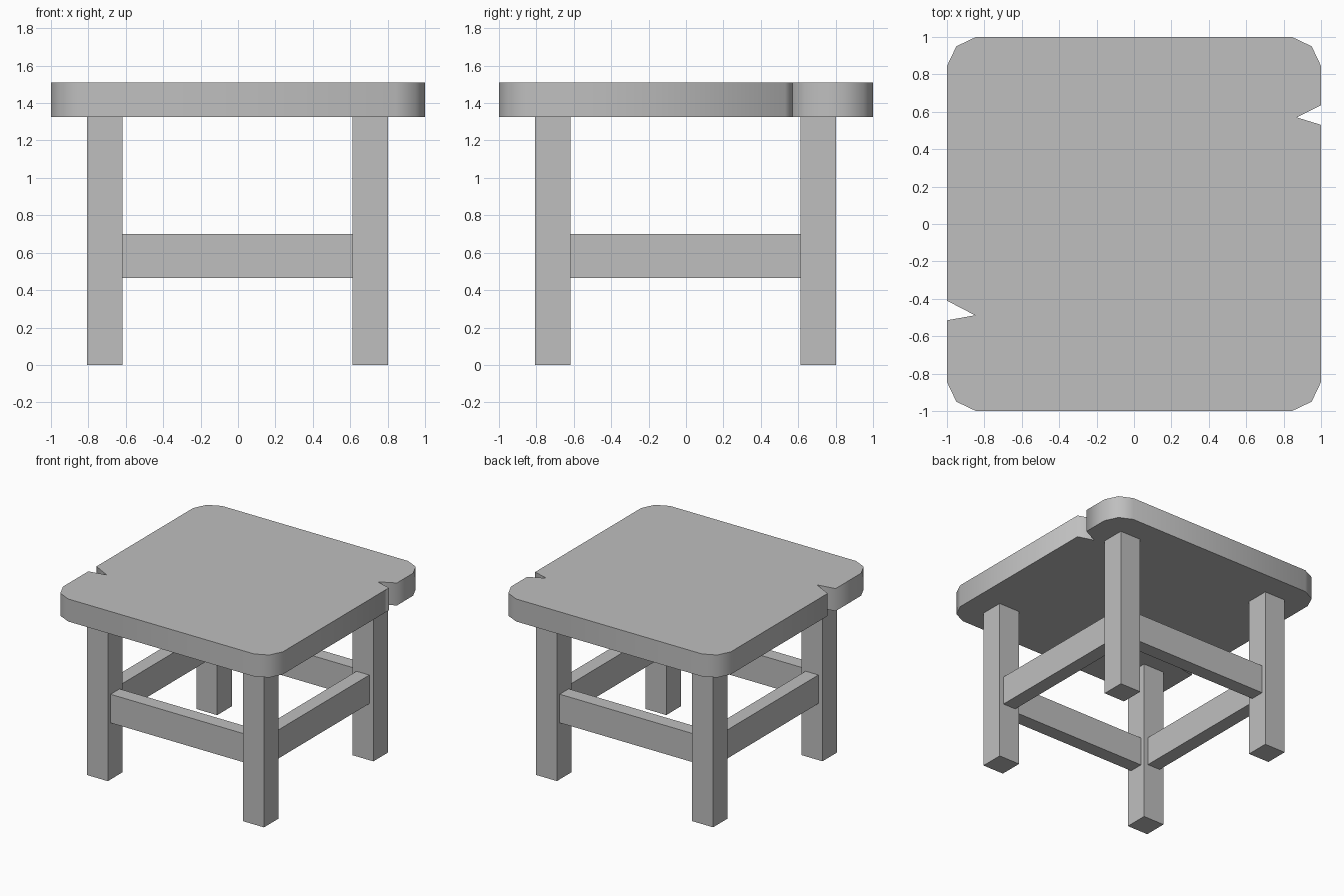
import bpy, bmesh, math
from mathutils import Matrix

cube = bpy.data.objects.get("Cube")
if cube:
    bpy.data.objects.remove(cube, do_unlink=True)

grey = bpy.data.materials.new("plain_grey")
grey.use_nodes = True
grey.diffuse_color = (0.52, 0.52, 0.52, 1)
grey.node_tree.nodes["Principled BSDF"].inputs["Base Color"].default_value = (0.52, 0.52, 0.52, 1)


def finish(name, bm):
    bmesh.ops.recalc_face_normals(bm, faces=bm.faces)
    mesh = bpy.data.meshes.new(name)
    bm.to_mesh(mesh)
    bm.free()
    mesh.materials.append(grey)
    obj = bpy.data.objects.new(name, mesh)
    bpy.context.collection.objects.link(obj)
    return obj


def box(name, center, size):
    bm = bmesh.new()
    matrix = Matrix.Translation(center) @ Matrix.Diagonal((*size, 1))
    bmesh.ops.create_cube(bm, size=1, matrix=matrix)
    return finish(name, bm)


SEAT_BOTTOM, SEAT_TOP = 1.325, 1.51
LEG_POS, LEG_WIDTH = 0.71, 0.19
RAIL_Z, RAIL_HEIGHT, RAIL_WIDTH = 0.582, 0.235, 0.116
SHIFT = -0.003

# Seat: chamfered square slab with a split in each side edge
corner = [(1, 0.845), (0.95, 0.95), (0.845, 1)]
right_split = [(1, 0.53), (0.87, 0.57), (1, 0.635)]
left_split = [(-1, -0.41), (-0.85, -0.488), (-1, -0.515)]
outline = (right_split + corner
           + [(-x, y) for x, y in reversed(corner)]
           + left_split
           + [(-x, -y) for x, y in corner]
           + [(x, -y) for x, y in reversed(corner)])
bm = bmesh.new()
base = bm.faces.new([bm.verts.new((x, y, SEAT_BOTTOM)) for x, y in outline])
top = bmesh.ops.extrude_face_region(bm, geom=[base], use_keep_orig=True)["geom"]
bmesh.ops.translate(bm, vec=(0, 0, SEAT_TOP - SEAT_BOTTOM),
                    verts=[v for v in top if isinstance(v, bmesh.types.BMVert)])
seat = finish("seat", bm)
bpy.ops.object.select_all(action='DESELECT')
seat.select_set(True)
bpy.context.view_layer.objects.active = seat
bpy.ops.object.shade_smooth_by_angle(angle=math.radians(80))

# Square legs
for y_name, sy in (("front", -1), ("back", 1)):
    for x_name, sx in (("right", -1), ("left", 1)):
        box(f"{y_name}_{x_name}_leg",
            (sx * LEG_POS + SHIFT, sy * LEG_POS + SHIFT, SEAT_BOTTOM / 2),
            (LEG_WIDTH, LEG_WIDTH, SEAT_BOTTOM))

# Rails centred on the legs
span = 2 * LEG_POS - LEG_WIDTH
for name, side in (("front", -1), ("back", 1)):
    box(f"{name}_rail", (SHIFT, side * LEG_POS + SHIFT, RAIL_Z),
        (span, RAIL_WIDTH, RAIL_HEIGHT))
for name, side in (("right", -1), ("left", 1)):
    box(f"{name}_rail", (side * LEG_POS + SHIFT, SHIFT, RAIL_Z),
        (RAIL_WIDTH, span, RAIL_HEIGHT))
